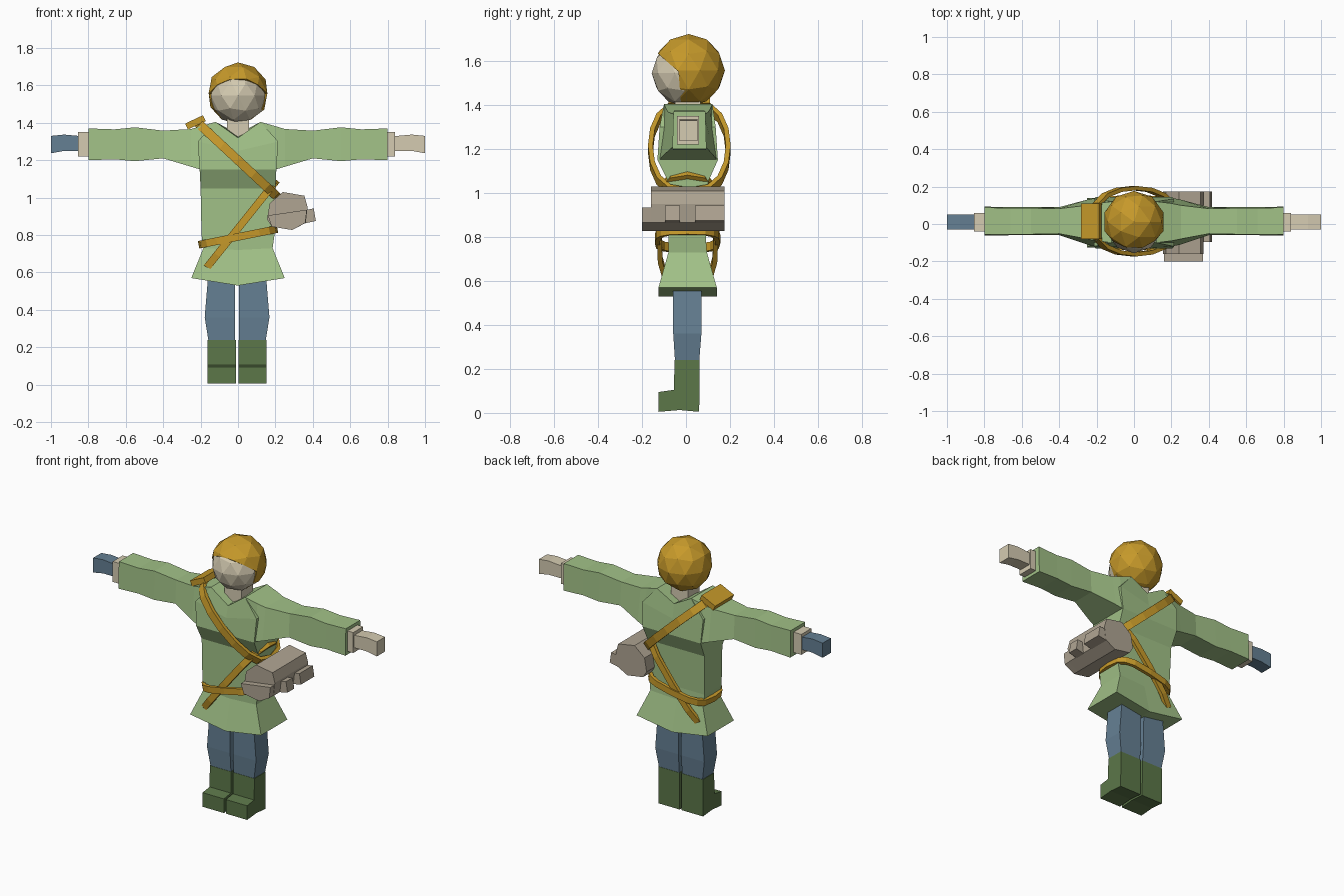
import bpy, bmesh, math
from mathutils import Vector, Matrix

if "Cube" in bpy.data.objects:
    bpy.data.objects.remove(bpy.data.objects["Cube"])


def material(name, r, g, b):
    m = bpy.data.materials.new(name)
    m.diffuse_color = tuple((c / 255) ** 2.2 for c in (r, g, b)) + (1,)
    m.use_nodes = True
    m.node_tree.nodes["Principled BSDF"].inputs["Base Color"].default_value = m.diffuse_color
    return m


GREEN = material("tunic_green", 160, 192, 134)
BLUE = material("trouser_blue", 101, 127, 146)
BOOT = material("boot_green", 92, 118, 74)
GOLD = material("strap_gold", 197, 152, 46)
SKIN = material("skin_beige", 212, 202, 176)
BAG = material("bag_taupe", 174, 163, 145)


def finish(name, bm, mat):
    bmesh.ops.recalc_face_normals(bm, faces=bm.faces)
    me = bpy.data.meshes.new(name)
    bm.to_mesh(me)
    bm.free()
    me.materials.append(mat)
    ob = bpy.data.objects.new(name, me)
    bpy.context.collection.objects.link(ob)
    return ob


def loft(name, rings, mat, closed=False):
    """Skin a list of equal-sized point rings, capping the ends if open."""
    bm = bmesh.new()
    vs = [[bm.verts.new(p) for p in r] for r in rings]
    n = len(vs[0])
    for i in range(len(vs) if closed else len(vs) - 1):
        a, b = vs[i], vs[(i + 1) % len(vs)]
        for j in range(n):
            k = (j + 1) % n
            bm.faces.new((a[j], a[k], b[k], b[j]))
    if not closed:
        for r in (vs[0], vs[-1]):
            if n == 6:  # folded cap along the centre line
                bm.faces.new((r[0], r[1], r[4], r[5]))
                bm.faces.new((r[1], r[2], r[3], r[4]))
            else:
                bm.faces.new(r)
    return finish(name, bm, mat)


def box(name, x, y, z, mat, turn=0):
    """Box from (min, max) spans, optionally turned about its own y axis."""
    c = Vector((sum(x) / 2, sum(y) / 2, sum(z) / 2))
    bm = bmesh.new()
    bmesh.ops.create_cube(bm, size=1)
    m = (Matrix.Translation(c) @ Matrix.Rotation(math.radians(turn), 4, 'Y')
         @ Matrix.Diagonal((x[1] - x[0], y[1] - y[0], z[1] - z[0], 1)))
    bmesh.ops.transform(bm, matrix=m, verts=bm.verts)
    return finish(name, bm, mat)


def extrude(name, profile, axis, lo, hi, mat):
    """Extrude a 2D profile along x (profile is y,z) or y (profile is x,z)."""
    def put(p, t):
        return (t, p[0], p[1]) if axis == 'x' else (p[0], t, p[1])
    return loft_prism(name, [[put(p, t) for p in profile] for t in (lo, hi)], mat)


def loft_prism(name, rings, mat):
    bm = bmesh.new()
    a, b = [[bm.verts.new(p) for p in r] for r in rings]
    for j in range(len(a)):
        k = (j + 1) % len(a)
        bm.faces.new((a[j], a[k], b[k], b[j]))
    bm.faces.new(a)
    bm.faces.new(b)
    return finish(name, bm, mat)


def strap(name, at, count, width, thick, mat):
    """Closed flat band following at(angle)."""
    pts = [Vector(at(2 * math.pi * i / count)) for i in range(count)]
    mid = sum(pts, Vector()) / count
    rings = []
    for i, p in enumerate(pts):
        t = (pts[(i + 1) % count] - pts[i - 1]).normalized()
        side = t.cross(p - mid).normalized()
        out = side.cross(t).normalized()
        w, h = side * width / 2, out * thick / 2
        rings.append([p - w - h, p + w - h, p + w + h, p - w + h])
    return loft(name, rings, mat, closed=True)


def rounded(v, power):
    return math.copysign(abs(v) ** power, v)


# Tunic body: half width, front y, back y, side z, front centre z, back centre z
body = [(.25, -.125, .14, .57, .53, .53),
        (.185, -.08, .095, .73, .72, .72),
        (.195, -.08, .09, .80, .80, .80),
        (.2, -.08, .10, 1.05, 1.05, 1.05),
        (.205, -.13, .145, 1.15, 1.15, 1.15),
        (.215, -.12, .135, 1.30, 1.25, 1.25),
        (.12, -.10, .12, 1.405, 1.32, 1.34)]
loft("tunic", [[(-w, f, z), (0, f, zf), (w, f, z), (w, b, z), (0, b, zb), (-w, b, z)]
               for w, f, b, z, zf, zb in body], GREEN)

# Sleeves: x, front y, back y, bottom z, top z, inset of the top edge
sleeve = [(.12, -.12, .14, 1.15, 1.405, .02),
          (.2, -.12, .14, 1.15, 1.382, .03),
          (.25, -.11, .13, 1.165, 1.367, .03),
          (.4, -.06, .09, 1.21, 1.358, .008),
          (.55, -.06, .09, 1.195, 1.376, .005),
          (.66, -.06, .09, 1.205, 1.365, .005),
          (.8, -.062, .093, 1.20, 1.37, .005)]
for s, side in ((1, "left"), (-1, "right")):
    loft(side + "_sleeve", [[(s * x, f, lo), (s * x, b, lo), (s * x, b - i, hi), (s * x, f + i, hi)]
                            for x, f, b, lo, hi, i in sleeve], GREEN)
    # Wrist and hand, one hand gloved
    wrist = .84 if s > 0 else .855
    box(side + "_wrist", sorted((s * .78, s * wrist)), (-.04, .06), (1.22, 1.35), SKIN)
    loft(side + "_hand", [[(s * x, -.03, lo), (s * x, .052, lo), (s * x, .052, hi), (s * x, -.03, hi)]
                          for x, lo, hi in ((.83, 1.25, 1.328), (.93, 1.25, 1.337), (1, 1.237, 1.33))],
         SKIN if s > 0 else BLUE)

# Trousers and boots
boot = [(-.125, .005), (-.03, .013), (.06, .005), (.062, .24), (-.052, .24), (-.055, .105), (-.125, .095)]
for s, side, shift in ((1, "left", 0), (-1, "right", -.01)):
    leg = [(.005, .148, -.05, .06, .235), (.005, .168, -.058, .07, .36), (.006, .15, -.058, .07, .58)]
    loft(side + "_trouser", [[(s * a + shift, f, z), (s * b + shift, f, z), (s * b + shift, k, z), (s * a + shift, k, z)]
                             for a, b, f, k, z in leg], BLUE)
    extrude(side + "_boot", boot, 'x', s * .002 + shift, s * .152 + shift, BOOT)

# Neck and face
box("neck", (-.06, .06), (-.05, .065), (1.28, 1.43), SKIN)
bm = bmesh.new()
bmesh.ops.create_icosphere(bm, subdivisions=2, radius=.152, matrix=Matrix.Translation((0, -.004, 1.545)))
finish("face", bm, SKIN)

# Hair: shell cut open at the front below the fringe
bm = bmesh.new()
centre = Vector((0, .012, 1.558))
bmesh.ops.create_icosphere(bm, subdivisions=2, radius=.165, matrix=Matrix.Translation(centre))
fringe, fringe_no = Vector((0, -.14, 1.645)), Vector((0, .66, .75))
temple, temple_no = Vector((0, -.03, 1.5)), Vector((0, 1, .08))
for co, no in ((fringe, fringe_no), (temple, temple_no)):
    bmesh.ops.bisect_plane(bm, geom=bm.verts[:] + bm.edges[:] + bm.faces[:], plane_co=co, plane_no=no)
gone = [f for f in bm.faces
        if (f.calc_center_median() - fringe).dot(fringe_no) < 0
        and (f.calc_center_median() - temple).dot(temple_no) < 0]
bmesh.ops.delete(bm, geom=gone, context='FACES')
hair = finish("hair", bm, GOLD)
shell = hair.modifiers.new("thickness", 'SOLIDIFY')
shell.thickness = .012
shell.offset = -1

# Belts and shoulder strap
strap("lower_belt", lambda a: (.2 * rounded(math.cos(a), .6), .007 + .138 * rounded(math.sin(a), .6),
                               .79 + .04 * rounded(math.cos(a), .6)), 16, .04, .022, GOLD)
strap("upper_belt", lambda a: (.2 * rounded(math.cos(a), .6), .007 + .13 * rounded(math.sin(a), .6),
                               .835 + .25 * rounded(math.cos(a), .6)), 16, .04, .022, GOLD)
strap("shoulder_strap", lambda a: (-.215 * math.cos(a), .015 + .177 * rounded(math.sin(a), .7),
                                   1.2 + .2 * math.cos(a)), 16, .048, .022, GOLD)
box("shoulder_pad", (-.28, -.175), (-.08, .11), (1.385, 1.42), GOLD, -25)

# Satchel with pockets
extrude("satchel", [(.155, .885), (.17, .97), (.24, 1.03), (.355, 1.01), (.372, .95), (.362, .865),
                    (.29, .827), (.18, .845)], 'y', -.16, .175, BAG)
extrude("front_pocket", [(.16, .905), (.368, .935), (.36, .865), (.29, .827), (.18, .845)],
        'y', -.2, -.155, BAG)
for name, y in (("front_side_pocket", (-.095, -.028)), ("back_side_pocket", (.04, .174))):
    extrude(name, [(.35, .932), (.405, .942), (.416, .875), (.355, .862)], 'y', y[0], y[1], BAG)
